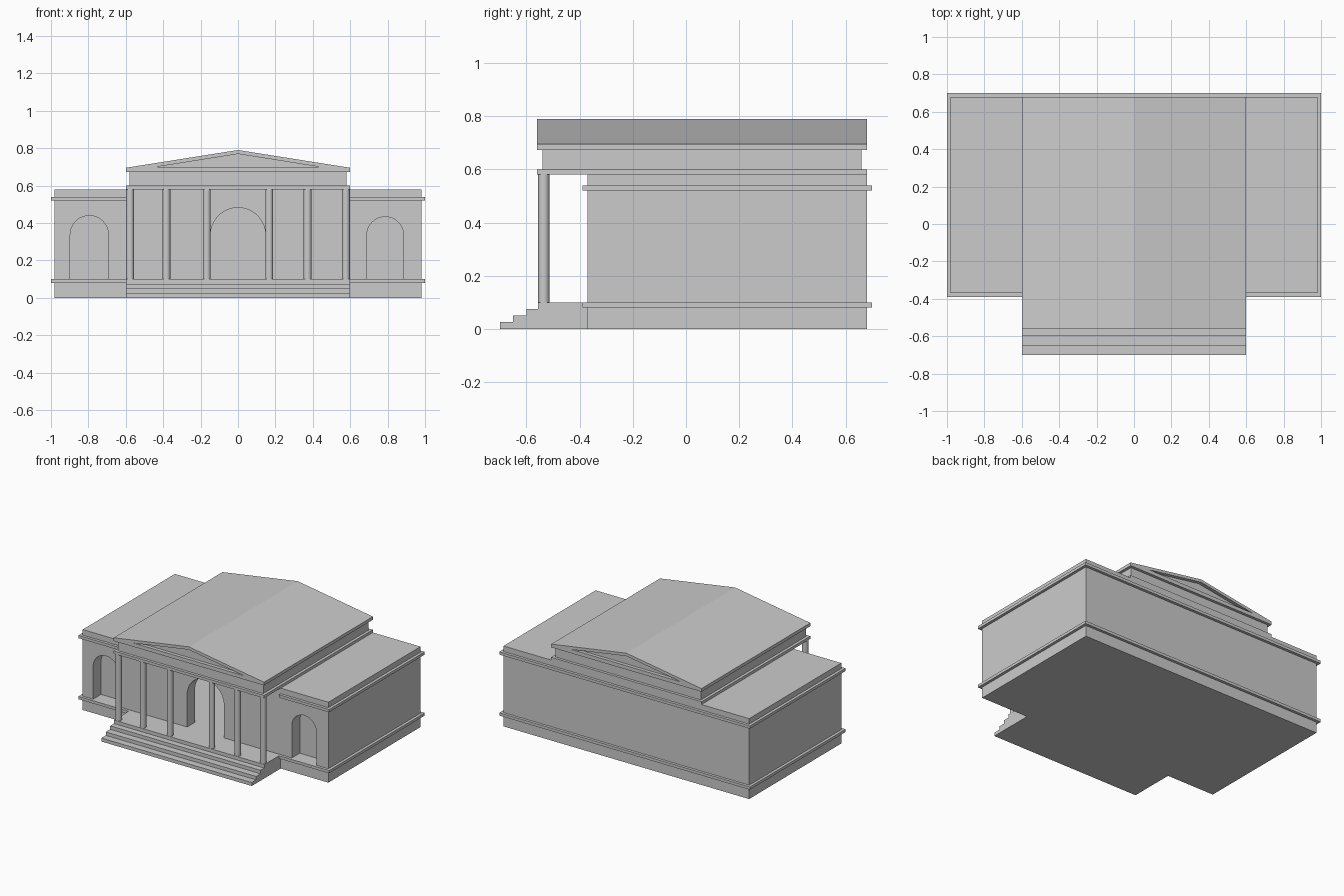
import bpy, bmesh, math
from mathutils import Vector

if "Cube" in bpy.data.objects:
    bpy.data.objects.remove(bpy.data.objects["Cube"])


def finish(name, bm):
    bmesh.ops.recalc_face_normals(bm, faces=bm.faces)
    mesh = bpy.data.meshes.new(name)
    bm.to_mesh(mesh)
    bm.free()
    ob = bpy.data.objects.new(name, mesh)
    bpy.context.collection.objects.link(ob)
    return ob


def prism(name, points, start, end, axis="y"):
    """Extrude a 2D profile: (x, z) along y, or (y, z) along x."""
    place = (lambda a, b: (a, start, b)) if axis == "y" else (lambda a, b: (start, a, b))
    bm = bmesh.new()
    face = bm.faces.new([bm.verts.new(place(a, b)) for a, b in points])
    out = bmesh.ops.extrude_face_region(bm, geom=[face])
    step = Vector((0, end - start, 0) if axis == "y" else (end - start, 0, 0))
    bmesh.ops.translate(bm, vec=step, verts=[v for v in out["geom"] if isinstance(v, bmesh.types.BMVert)])
    return finish(name, bm)


def box(name, x0, x1, y0, y1, z0, z1):
    return prism(name, [(x0, z0), (x1, z0), (x1, z1), (x0, z1)], y0, y1)


def arch(name, cx, r, z0, spring, y0, y1, n=24):
    pts = [(cx - r, z0), (cx + r, z0)]
    pts += [(cx + r * math.cos(math.pi * i / n), spring + r * math.sin(math.pi * i / n)) for i in range(n + 1)]
    return prism(name, pts, y0, y1)


def cut(target, cutter):
    mod = target.modifiers.new("cut", "BOOLEAN")
    mod.operation = "DIFFERENCE"
    mod.solver = "EXACT"
    mod.object = cutter
    bpy.context.view_layer.objects.active = target
    bpy.ops.object.modifier_apply(modifier=mod.name)
    bpy.data.objects.remove(cutter)


# Main block with a hollow hall, an arched doorway and two arched niches
walls = box("walls", -0.98, 0.98, -0.37, 0.68, 0, 0.58)
cut(walls, box("hall_cutter", -0.57, 0.57, -0.28, 0.60, 0.10, 0.56))
cut(walls, arch("door_cutter", 0, 0.147, 0.10, 0.335, -0.5, -0.2))
cut(walls, arch("niche_cutter", -0.795, 0.102, 0.10, 0.337, -0.5, -0.28))
cut(walls, arch("niche_cutter", 0.787, 0.098, 0.10, 0.335, -0.5, -0.28))

# Ledges around the wings, sides and back
for level, z0, z1 in (("lower", 0.08, 0.10), ("upper", 0.52, 0.54)):
    box(level + "_ledge_back", -1, 1, 0.68, 0.70, z0, z1)
    for side, s in (("left", -1), ("right", 1)):
        box(f"{level}_ledge_{side}", *sorted((s * 0.98, s)), -0.37, 0.68, z0, z1)
        box(f"{level}_ledge_front_{side}", *sorted((s * 0.60, s)), -0.39, -0.37, z0, z1)

# Porch floor with steps
prism("porch_steps", [(-0.37, 0), (-0.70, 0), (-0.70, 0.025), (-0.65, 0.025), (-0.65, 0.05),
                      (-0.60, 0.05), (-0.60, 0.075), (-0.557, 0.075), (-0.557, 0.10), (-0.37, 0.10)],
      -0.60, 0.60, "x")

# Columns
for x in (-0.577, -0.383, -0.167, 0.167, 0.372, 0.577):
    bpy.ops.mesh.primitive_cylinder_add(vertices=24, radius=0.021, depth=0.48, location=(x, -0.535, 0.34))
    bpy.context.object.name = "column"
    bpy.ops.object.shade_smooth_by_angle()

# Beam, frieze and gabled roof
box("beam", -0.60, 0.60, -0.56, 0.68, 0.58, 0.60)
box("frieze", -0.58, 0.58, -0.54, 0.66, 0.60, 0.672)
roof = prism("roof", [(-0.60, 0.672), (0.60, 0.672), (0.60, 0.695), (0, 0.79), (-0.60, 0.695)], -0.56, 0.68)

# Sunken triangles in both gables
for y0, y1 in ((-0.60, -0.535), (0.655, 0.72)):
    cut(roof, prism("gable_cutter", [(-0.44, 0.699), (0.44, 0.699), (0, 0.769)], y0, y1))
